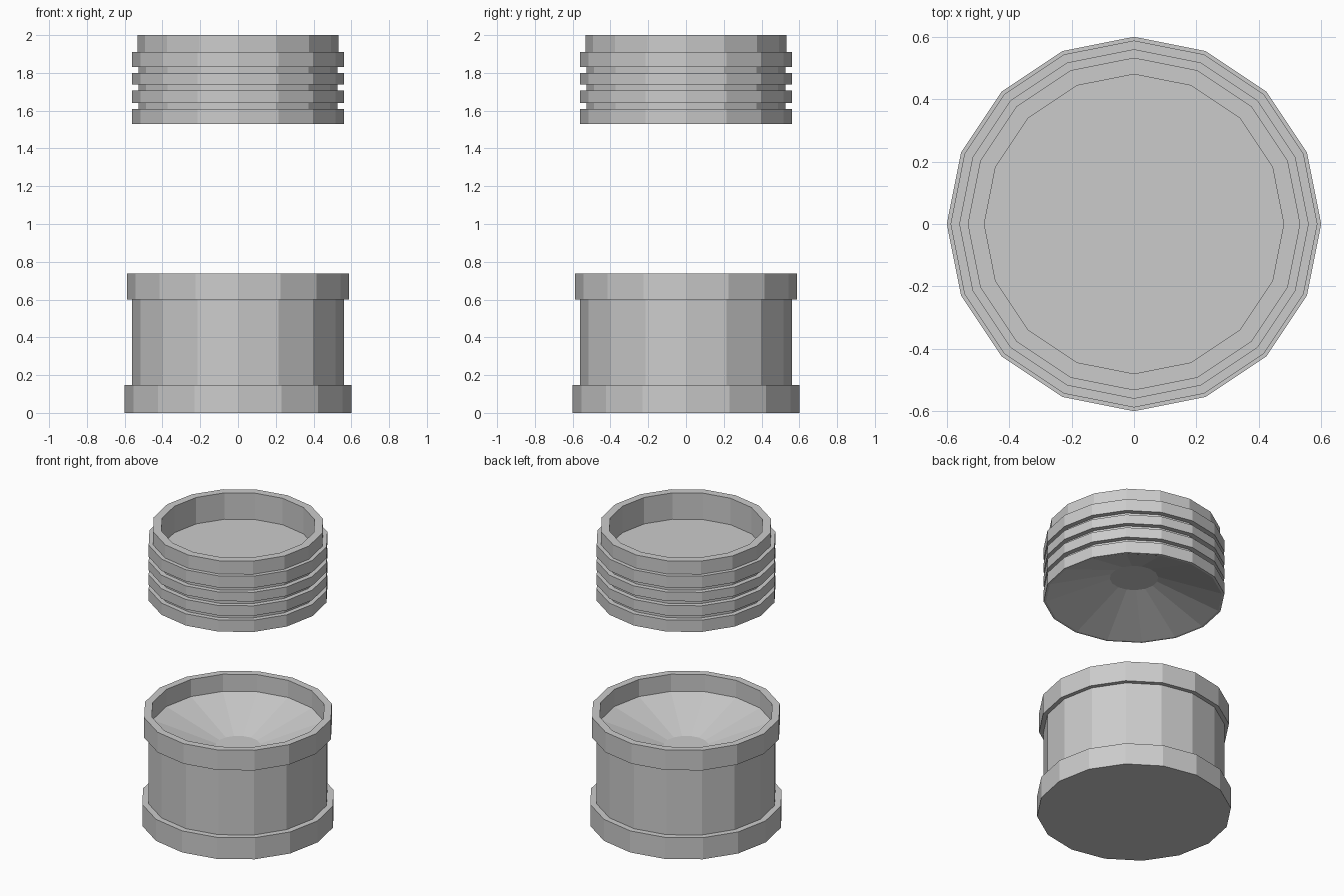
import bpy, bmesh, math

if "Cube" in bpy.data.objects:
    bpy.data.objects.remove(bpy.data.objects["Cube"])

SIDES = 16


def lathe(name, profile):
    """Revolve an (r, z) profile into a faceted solid, closed by flat discs."""
    bm = bmesh.new()
    rings = []
    for r, z in profile:
        rings.append([bm.verts.new((r * math.cos(2 * math.pi * i / SIDES),
                                    r * math.sin(2 * math.pi * i / SIDES), z))
                      for i in range(SIDES)])
    for a, b in zip(rings, rings[1:]):
        for i in range(SIDES):
            j = (i + 1) % SIDES
            bm.faces.new((a[i], a[j], b[j], b[i]))
    bm.faces.new(rings[0][::-1])
    bm.faces.new(rings[-1])
    bmesh.ops.recalc_face_normals(bm, faces=bm.faces)
    mesh = bpy.data.meshes.new(name)
    bm.to_mesh(mesh)
    bm.free()
    obj = bpy.data.objects.new(name, mesh)
    bpy.context.collection.objects.link(obj)
    return obj


# Lower drum: foot, body, rim, then the funnel-shaped bowl inside
lathe("lower_drum", [
    (0.60, 0.0), (0.60, 0.147), (0.56, 0.147), (0.56, 0.60),
    (0.588, 0.60), (0.588, 0.737), (0.54, 0.737), (0.54, 0.62), (0.14, 0.50)])

# Upper cap: hollow cone below, four ridges outside, flat-floored cup on top
ridges = [(1.53, 1.61), (1.64, 1.708), (1.738, 1.80), (1.83, 1.91)]
profile = [(0.15, 1.67), (0.545, 1.53)]
for k, (low, high) in enumerate(ridges):
    if k:
        profile.append((0.527, low))
    profile += [(0.56, low), (0.56, high)]
    profile.append((0.527 if k < 3 else 0.533, high))
profile += [(0.533, 2.0), (0.48, 2.0), (0.48, 1.82)]
lathe("upper_cap", profile)
